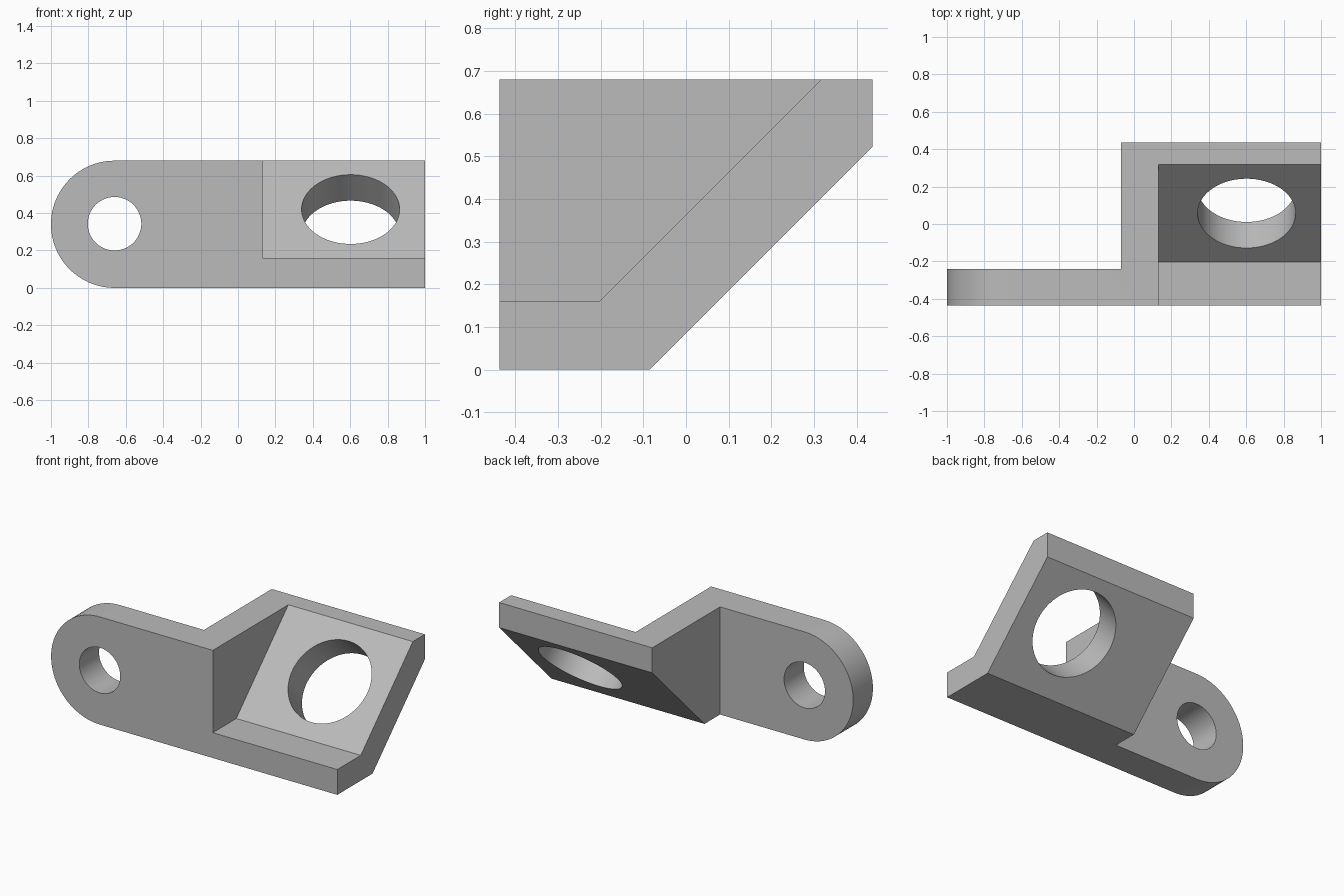
import bpy, bmesh, math
from mathutils import Matrix, Vector

cube = bpy.data.objects.get("Cube")
if cube:
    bpy.data.objects.remove(cube, do_unlink=True)

H = 0.68        # height
D = 0.437       # half depth
R = H / 2       # lug end radius
EYE = -1 + R    # lug centre in x
WALL = (-0.07, 0.13)
BACK = -0.24    # back of the lug plate
SLAB = 0.16     # floor thickness
SLOPE = 0.363   # upper slope: z = y + SLOPE


def make_object(name, bm):
    bmesh.ops.recalc_face_normals(bm, faces=bm.faces)
    mesh = bpy.data.meshes.new(name)
    bm.to_mesh(mesh)
    bm.free()
    obj = bpy.data.objects.new(name, mesh)
    bpy.context.collection.objects.link(obj)
    return obj


def prism(name, points, offset):
    """Closed outline swept along an offset."""
    bm = bmesh.new()
    face = bm.faces.new([bm.verts.new(p) for p in points])
    swept = bmesh.ops.extrude_face_region(bm, geom=[face], use_keep_orig=True)
    verts = [v for v in swept["geom"] if isinstance(v, bmesh.types.BMVert)]
    bmesh.ops.translate(bm, verts=verts, vec=offset)
    return make_object(name, bm)


def cylinder(name, centre, radius, tilt):
    """Drill whose axis is z tilted about x."""
    bm = bmesh.new()
    bmesh.ops.create_cone(bm, cap_ends=True, segments=96, radius1=radius,
                          radius2=radius, depth=0.8,
                          matrix=Matrix.Translation(centre) @ Matrix.Rotation(tilt, 4, "X"))
    return make_object(name, bm)


def combine(target, tool, operation):
    mod = target.modifiers.new(operation.lower(), "BOOLEAN")
    mod.operation, mod.solver, mod.object = operation, "EXACT", tool
    bpy.ops.object.select_all(action="DESELECT")
    bpy.context.view_layer.objects.active = target
    target.select_set(True)
    bpy.ops.object.modifier_apply(modifier=mod.name)
    bpy.data.objects.remove(tool, do_unlink=True)


# Angled block: side outline swept along x
outline = [(-D, 0), (-0.085, 0), (D, 0.522), (D, H), (-D, H)]
bracket = prism("angled_bracket", [(WALL[0], y, z) for y, z in outline],
                Vector((1 - WALL[0], 0, 0)))

# Mounting lug: plate with a round end, overlapping the wall
arc = [math.pi / 2 + math.pi * i / 48 for i in range(49)]
lug_outline = [(EYE + R * math.cos(a), -D, R + R * math.sin(a)) for a in arc]
lug_outline += [(0.03, -D, 0), (0.03, -D, H)]
lug = prism("mounting_lug", lug_outline, Vector((0, BACK + D, 0)))
combine(bracket, lug, "UNION")

# Open pocket above the floor and slope
pocket_outline = [(-0.6, SLAB), (SLAB - SLOPE, SLAB), (0.8 - SLOPE, 0.8), (-0.6, 0.8)]
pocket = prism("pocket_cutter", [(WALL[1], y, z) for y, z in pocket_outline],
               Vector((1, 0, 0)))
combine(bracket, pocket, "DIFFERENCE")

# Lug hole and large hole square to the slope
combine(bracket, cylinder("lug_hole", (EYE, BACK, R + 0.003), 0.143, math.pi / 2), "DIFFERENCE")
combine(bracket, cylinder("slope_hole", (0.602, 0.057, 0.42), 0.262, math.pi / 4), "DIFFERENCE")

# Merge coplanar seams
bm = bmesh.new()
bm.from_mesh(bracket.data)
bmesh.ops.remove_doubles(bm, verts=bm.verts, dist=0.0001)
bmesh.ops.dissolve_limit(bm, angle_limit=math.radians(0.5), verts=bm.verts, edges=bm.edges)
bm.to_mesh(bracket.data)
bm.free()

# Grey metal
grey = bpy.data.materials.new("plain_grey")
grey.use_nodes = True
colour = (0.5, 0.5, 0.5, 1)
grey.diffuse_color = colour
grey.node_tree.nodes["Principled BSDF"].inputs["Base Color"].default_value = colour
bracket.data.materials.clear()
bracket.data.materials.append(grey)
for face in bracket.data.polygons:
    face.material_index = 0

bpy.context.view_layer.objects.active = bracket
bracket.select_set(True)
bpy.ops.object.shade_smooth_by_angle(angle=math.radians(30))
